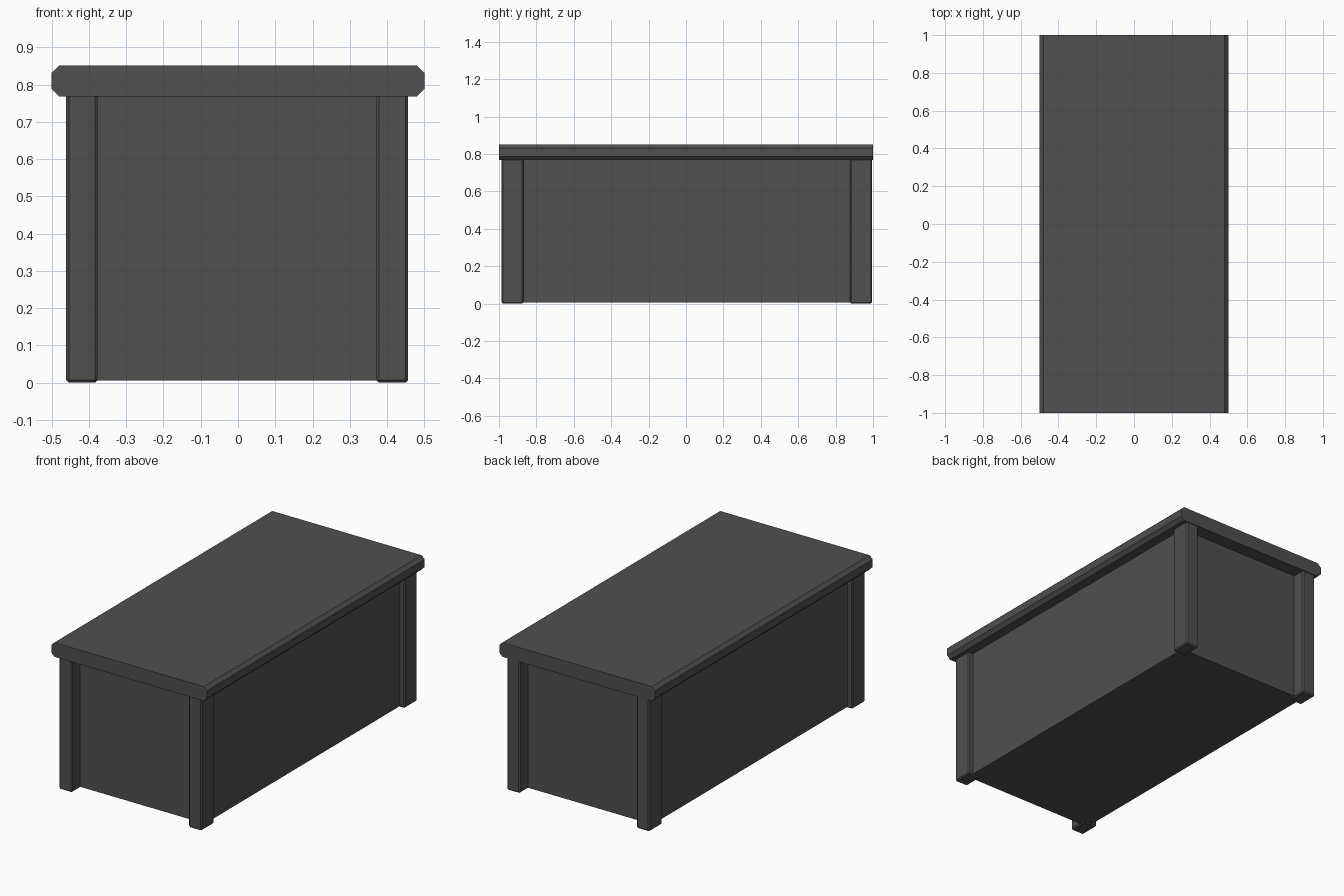
import bpy, bmesh

if "Cube" in bpy.data.objects:
    bpy.data.objects.remove(bpy.data.objects["Cube"])

dark = bpy.data.materials.new("dark_grey")
dark.diffuse_color = (0.08, 0.08, 0.08, 1)
dark.use_nodes = True
dark.node_tree.nodes["Principled BSDF"].inputs["Base Color"].default_value = dark.diffuse_color


def add_object(name, bm):
    bmesh.ops.recalc_face_normals(bm, faces=bm.faces[:])
    mesh = bpy.data.meshes.new(name)
    bm.to_mesh(mesh)
    bm.free()
    mesh.materials.append(dark)
    obj = bpy.data.objects.new(name, mesh)
    bpy.context.collection.objects.link(obj)
    return obj


def box(name, x, y, z, bevel=0):
    """Box from (min, max) ranges, with an optional flat edge bevel."""
    bm = bmesh.new()
    bmesh.ops.create_cube(bm, size=1)
    for v in bm.verts:
        v.co = [r[0] if c < 0 else r[1] for c, r in zip(v.co, (x, y, z))]
    obj = add_object(name, bm)
    if bevel:
        mod = obj.modifiers.new("edge_bevel", 'BEVEL')
        mod.width = bevel
        mod.segments = 1
    return obj


# Table top: octagonal profile with chamfered long edges, extruded along y
profile = [(-0.48, 0.768), (0.48, 0.768), (0.5, 0.788), (0.5, 0.832),
           (0.48, 0.851), (-0.48, 0.851), (-0.5, 0.832), (-0.5, 0.788)]
bm = bmesh.new()
face = bm.faces.new([bm.verts.new((x, -1, z)) for x, z in profile])
ext = bmesh.ops.extrude_face_region(bm, geom=[face], use_keep_orig=True)
moved = [g for g in ext["geom"] if isinstance(g, bmesh.types.BMVert)]
bmesh.ops.translate(bm, verts=moved, vec=(0, 2, 0))
add_object("table_top", bm)

# Recessed box body between the posts
box("body", (-0.428, 0.425), (-0.91, 0.92), (0.006, 0.768))

# Four bevelled corner posts
for side, x in (("left", (-0.461, -0.377)), ("right", (0.372, 0.456))):
    for end, y in (("front", (-0.986, -0.869)), ("back", (0.878, 0.995))):
        box(f"{end}_{side}_post", x, y, (0, 0.775), 0.007)
